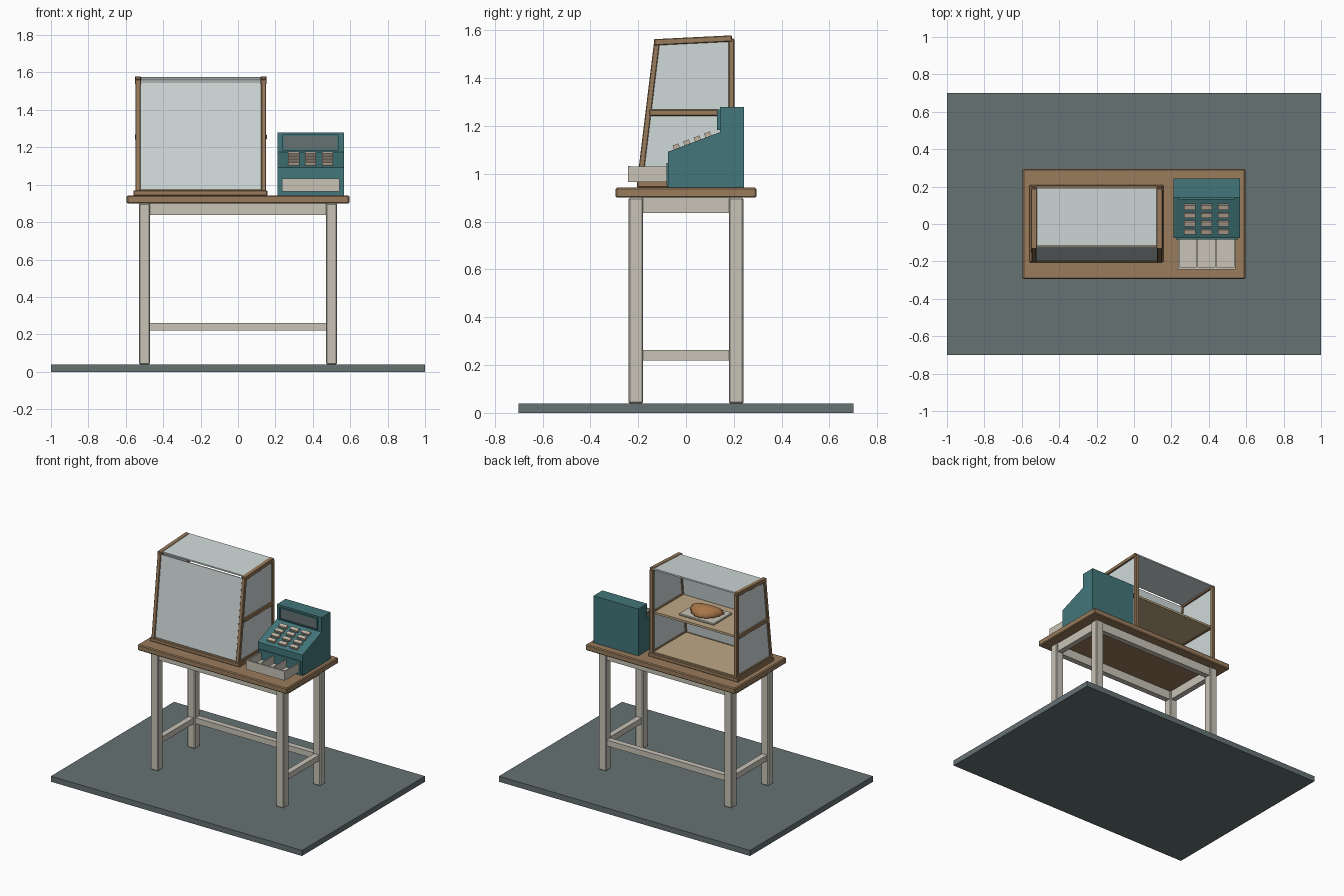
import bpy, bmesh, math
from mathutils import Vector, Matrix

if "Cube" in bpy.data.objects:
    bpy.data.objects.remove(bpy.data.objects["Cube"])


def material(name, rgb):
    m = bpy.data.materials.new(name)
    m.use_nodes = True
    lin = [((c / 255 + 0.055) / 1.055) ** 2.4 for c in rgb] + [1]
    m.diffuse_color = lin
    m.node_tree.nodes["Principled BSDF"].inputs["Base Color"].default_value = lin
    return m


slate = material("slate", (102, 114, 116))
wood = material("wood", (154, 124, 92))
pale_wood = material("pale wood", (190, 168, 132))
cream = material("cream paint", (200, 195, 183))
glass = material("pale glass", (208, 217, 217))
teal = material("teal enamel", (66, 118, 122))
key_tan = material("key tan", (194, 180, 162))
crust = material("baked crust", (168, 118, 72))


def finish(name, bm, mat, bevel=0):
    bmesh.ops.recalc_face_normals(bm, faces=bm.faces)
    me = bpy.data.meshes.new(name)
    bm.to_mesh(me)
    bm.free()
    me.materials.append(mat)
    ob = bpy.data.objects.new(name, me)
    bpy.context.collection.objects.link(ob)
    if bevel:
        mod = ob.modifiers.new("soft edges", 'BEVEL')
        mod.width = bevel
        mod.segments = 1
    return ob


def box(name, x, y, z, mat, bevel=0):
    """Box from (min, max) ranges."""
    bm = bmesh.new()
    bmesh.ops.create_cube(bm, size=1)
    for v in bm.verts:
        v.co = [r[0] if c < 0 else r[1] for c, r in zip(v.co, (x, y, z))]
    return finish(name, bm, mat, bevel)


def prism(name, profile, x0, x1, mat, bevel=0):
    """Side profile of (y, z) points, extruded along x."""
    bm = bmesh.new()
    face = bm.faces.new([bm.verts.new((x0, y, z)) for y, z in profile])
    ext = bmesh.ops.extrude_face_region(bm, geom=[face])
    for v in ext["geom"]:
        if isinstance(v, bmesh.types.BMVert):
            v.co.x = x1
    return finish(name, bm, mat, bevel)


def bar(name, a, b, thick, x0, x1, mat, bevel=0):
    """Straight strip between two (y, z) points."""
    a, b = Vector(a), Vector(b)
    d = (b - a).normalized()
    n = Vector((-d.y, d.x)) * thick / 2
    return prism(name, [a - n, b - n, b + n, a + n], x0, x1, mat, bevel)


# Floor slab and table
box("floor_slab", (-1, 1), (-.7, .7), (0, .04), slate)
box("table_top", (-.595, .595), (-.295, .295), (.9, .942), wood, .006)
for sx, side in ((-1, "right"), (1, "left")):
    for sy, end in ((-1, "front"), (1, "back")):
        box(f"{end}_{side}_leg", sorted((sx * .47, sx * .53)), sorted((sy * .18, sy * .24)),
            (.04, .9), cream, .005)
    xs = sorted((sx * .48, sx * .52))
    box(f"{side}_apron", xs, (-.185, .185), (.837, .9), cream)
    box(f"{side}_stretcher", xs, (-.185, .185), (.22, .262), cream)
for sy, end in ((-1, "front"), (1, "back")):
    box(f"{end}_apron", (-.475, .475), sorted((sy * .19, sy * .23)), (.837, .9), cream)
box("back_stretcher", (-.475, .475), (.19, .23), (.22, .262), cream)

# Display case: base, floor and shelf
L, R = -.535, .137
box("case_base", (-.56, .157), (-.205, .208), (.942, .97), wood, .004)
box("case_floor", (L, R), (-.18, .19), (.968, .975), pale_wood)
box("case_shelf", (L, R), (-.145, .185), (1.247, 1.262), pale_wood)

# Side frames and side panes
foot, brow = (-.193, .965), (-.122, 1.548)
crown, heel = (.19, 1.565), (.19, .965)
for x, side in ((L, "right"), (R, "left")):
    x0, x1 = x - .013, x + .013
    bar(f"{side}_front_post", foot, brow, .024, x0, x1, wood, .003)
    bar(f"{side}_back_post", heel, crown, .024, x0, x1, wood, .003)
    bar(f"{side}_top_rail", (-.133, 1.55), (.192, 1.566), .026, x0 - .003, x1 + .003, wood, .003)
    bar(f"{side}_middle_rail", (-.153, 1.255), (.185, 1.255), .026, x0 - .004, x1 + .004, wood, .003)
    bar(f"{side}_bottom_rail", (-.185, .972), (.19, .972), .02, x0, x1, wood, .003)
    prism(f"{side}_pane", [foot, brow, crown, heel], x - .004, x + .004, glass)

# Front and top panes; the back stays open
bar("front_pane", (-.192, .975), (-.123, 1.545), .008, L + .01, R - .01, glass)
bar("top_pane", (-.115, 1.556), (.192, 1.571), .01, L + .01, R - .01, glass)

# Tray and half-moon pastry with a ridged rim
box("pastry_tray", (-.32, -.04), (-.07, .14), (1.262, 1.276), cream, .004)
bm = bmesh.new()
bmesh.ops.create_uvsphere(bm, u_segments=32, v_segments=14, radius=1)
for v in bm.verts:
    x, y, z = v.co
    ang = math.atan2(y, x)
    rim = 1 + .04 * math.cos(ang * 16) * (1 - abs(z))
    depth = .085 if y > 0 else .035
    v.co = (x * .115 * rim, y * depth * rim - .035 * x * x, max(z, -.15) * .055)
bmesh.ops.transform(bm, matrix=Matrix.Translation((-.18, .035, 1.284)) @ Matrix.Rotation(.15, 4, 'Z'),
                    verts=bm.verts)
pastry = finish("pastry", bm, crust)
pastry.data.shade_smooth()

# Cash register body
X0, X1 = .21, .567
low, high = Vector((-.075, 1.092)), Vector((.142, 1.174))
prism("register_body", [(-.075, .942), low, high, (.142, 1.28), (.243, 1.28), (.243, .942)],
      X0, X1, teal)
box("register_display", (.245, .53), (.135, .143), (1.192, 1.26), slate)
for z in (1.184, 1.26):
    box("display_trim", (.237, .538), (.13, .143), (z, z + .008), teal)
for x in (.237, .53):
    box("display_trim", (x, x + .008), (.13, .143), (1.184, 1.268), teal)
box("drawer_surround", (.225, .555), (-.082, -.074), (.952, 1.045), teal)

# Keys on the sloping face
slope = math.atan2(high.y - low.y, high.x - low.x)
for col in range(3):
    for row in range(4):
        y = -.04 + row * .044
        z = low.y + (y - low.x) * math.tan(slope) + .006
        x = .298 + col * .09
        bar("register_key", (y - .012, z - .0045), (y + .012, z + .0045), .024,
            x - .03, x + .03, key_tan)

# Open cash drawer with three compartments
dx, dy = (.235, .542), (-.243, -.06)
box("drawer_bottom", dx, dy, (.965, .975), cream)
box("drawer_front", dx, (dy[0], dy[0] + .012), (.965, 1.032), cream)
for i in range(4):
    x = dx[0] + i * (dx[1] - dx[0] - .008) / 3
    box("drawer_wall", (x, x + .008), dy, (.965, 1.03), cream)
